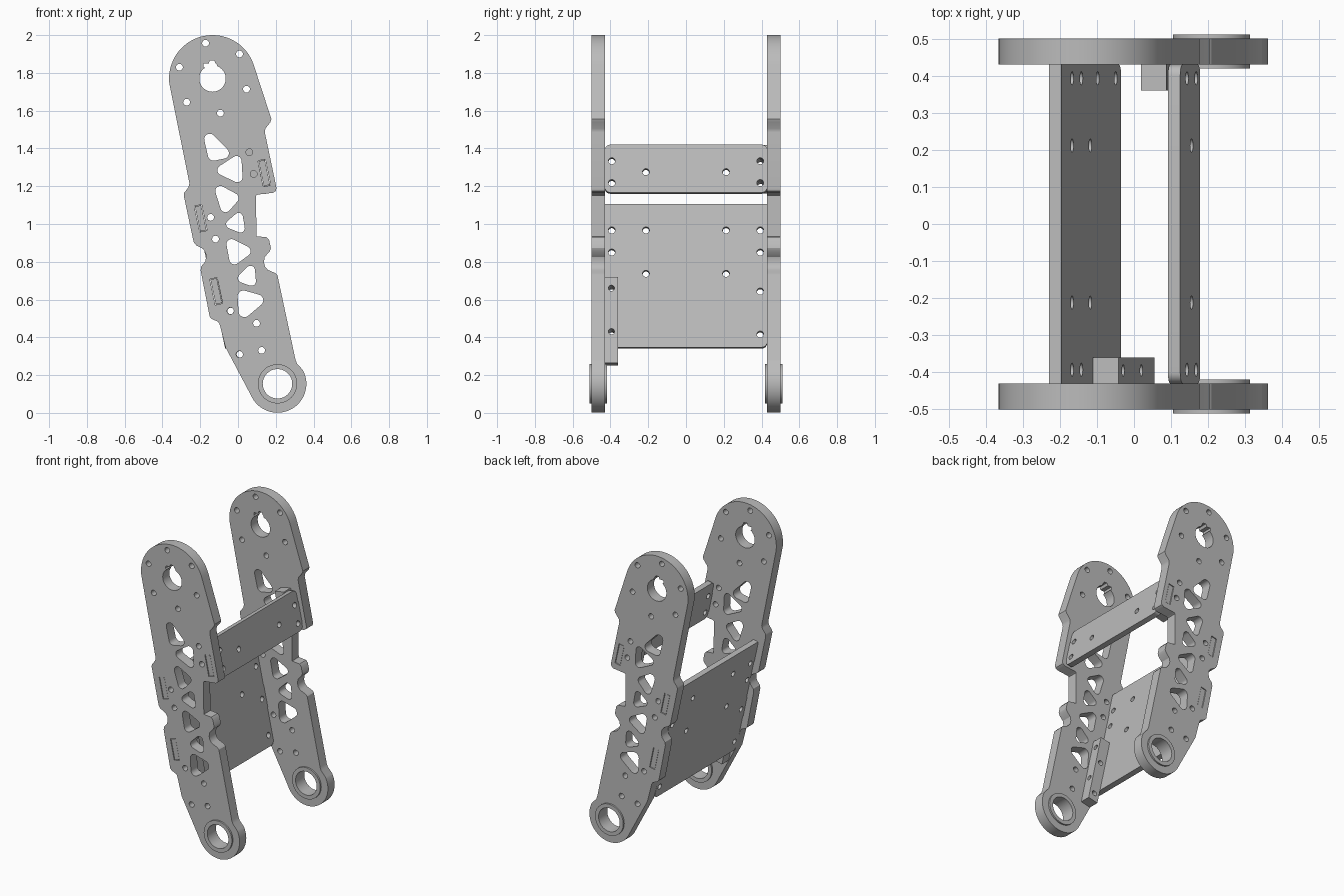
import bpy, bmesh, math
from mathutils import Matrix, Vector

if "Cube" in bpy.data.objects:
    bpy.data.objects.remove(bpy.data.objects["Cube"])

grey = bpy.data.materials.new("machined_grey")
grey.diffuse_color = (0.50, 0.50, 0.50, 1)
grey.use_nodes = True
grey.node_tree.nodes["Principled BSDF"].inputs["Base Color"].default_value = grey.diffuse_color

TILT = math.atan(0.213)
S, C = math.sin(TILT), math.cos(TILT)
INNER, OUTER = 0.43, 0.50
PIVOT = (0.209, 0.154)


def arc(cx, cy, r, a0, a1, n):
    return [(cx + r * math.cos(math.radians(a0 + (a1 - a0) * i / n)),
             cy + r * math.sin(math.radians(a0 + (a1 - a0) * i / n))) for i in range(n + 1)]


def circle(cx, cy, r=0.018, n=20):
    return arc(cx, cy, r, 0, 360, n)[:-1]


def rounded_triangle(centres, r):
    """Loop around three corner circles (centres counter-clockwise)."""
    pts = []
    for i in range(3):
        p, c, n = (Vector(centres[(i + k) % 3]) for k in (-1, 0, 1))
        d0, d1 = c - p, n - c
        a0 = math.degrees(math.atan2(d0.y, d0.x)) - 90
        a1 = math.degrees(math.atan2(d1.y, d1.x)) - 90
        while a1 < a0:
            a1 += 360
        pts += arc(c.x, c.y, r, a0, a1, 8)
    return pts


def finish(ob):
    bm = bmesh.new()
    bm.from_mesh(ob.data)
    bmesh.ops.remove_doubles(bm, verts=bm.verts, dist=1e-5)
    bmesh.ops.recalc_face_normals(bm, faces=bm.faces)
    bm.to_mesh(ob.data)
    bm.free()
    ob.data.materials.clear()
    ob.data.materials.append(grey)
    bpy.ops.object.select_all(action='DESELECT')
    ob.select_set(True)
    bpy.context.view_layer.objects.active = ob
    bpy.ops.object.shade_smooth_by_angle(angle=math.radians(30))
    return ob


def sheet(name, loops, thickness, matrix):
    """Extruded flat part: first loop is the outline, the rest are holes."""
    cu = bpy.data.curves.new(name, 'CURVE')
    cu.dimensions = '2D'
    cu.fill_mode = 'BOTH'
    cu.extrude = thickness / 2
    for loop in loops:
        sp = cu.splines.new('POLY')
        sp.points.add(len(loop) - 1)
        for p, (x, y) in zip(sp.points, loop):
            p.co = (x, y, 0, 1)
        sp.use_cyclic_u = True
    ob = bpy.data.objects.new(name, cu)
    bpy.context.collection.objects.link(ob)
    bpy.ops.object.select_all(action='DESELECT')
    ob.select_set(True)
    bpy.context.view_layer.objects.active = ob
    bpy.ops.object.convert(target='MESH')
    ob = bpy.context.view_layer.objects.active
    ob.data.transform(matrix)
    return finish(ob)


def tilted(x, y, z):
    """Local x -> world y, local y -> up the leaning axis, local z -> its normal."""
    return Matrix(((0, -S, C, x), (1, 0, 0, y), (0, C, S, z), (0, 0, 0, 1)))


def slot(cx, cz, w=0.040, h=0.140):
    return [(cx + a * w / 2 * C - b * h / 2 * S, cz + a * w / 2 * S + b * h / 2 * C)
            for a, b in ((-1, -1), (1, -1), (1, 1), (-1, 1))]


# Side plate outline: rounded head, notched edges, rounded foot
outline = arc(-0.135, 1.77, 0.23, 16, 187, 40)
outline += [(-0.257, 1.215), (-0.262, 1.195), (-0.285, 1.165), (-0.287, 1.15),
            (-0.235, 0.905), (-0.222, 0.888), (-0.185, 0.868), (-0.172, 0.85),
            (-0.168, 0.825), (-0.174, 0.80), (-0.195, 0.775), (-0.198, 0.755),
            (-0.150, 0.51), (-0.140, 0.498), (-0.105, 0.482), (-0.097, 0.468),
            (-0.066, 0.347)]
outline += arc(*PIVOT, 0.153, 204, 388, 40)
outline += [(0.312, 0.262), (0.304, 0.283), (0.209, 0.728), (0.198, 0.74),
            (0.158, 0.757), (0.143, 0.775), (0.137, 0.80), (0.142, 0.826),
            (0.168, 0.855), (0.174, 0.872), (0.165, 0.915), (0.152, 0.93),
            (0.098, 0.935), (0.095, 1.15), (0.105, 1.156), (0.185, 1.165),
            (0.200, 1.175), (0.204, 1.19), (0.142, 1.485), (0.145, 1.505),
            (0.172, 1.54), (0.177, 1.555)]

# Keyed shaft hole and bearing bore
holes = [arc(-0.135, 1.77, 0.07, 125, 430, 36) +
         [(-0.112, 1.845), (-0.12, 1.852), (-0.125, 1.865), (-0.148, 1.867),
          (-0.155, 1.85), (-0.182, 1.85), (-0.184, 1.832)],
         circle(*PIVOT, 0.088, 40)]
# Bolt holes
for x, z in ((-0.172, 1.957), (0.008, 1.90), (-0.31, 1.83), (0.045, 1.714), (-0.272, 1.645),
             (-0.093, 1.587), (0.06, 1.38), (0.083, 1.265), (-0.145, 1.035), (-0.119, 0.92),
             (-0.04, 0.54), (0.098, 0.474), (0.008, 0.31), (0.125, 0.331)):
    holes.append(circle(x, z))
# Lightening triangles
for tri, r in ((((-0.15, 1.449), (-0.13, 1.364), (-0.077, 1.375)), 0.029),
               (((-0.008, 1.333), (-0.082, 1.285), (-0.003, 1.248)), 0.027),
               (((-0.093, 1.174), (-0.066, 1.089), (-0.024, 1.137)), 0.027),
               (((0.003, 1.036), (-0.04, 0.999), (0.013, 0.978)), 0.023),
               (((-0.034, 0.893), (-0.019, 0.813), (0.04, 0.856)), 0.027),
               (((0.066, 0.755), (0.024, 0.713), (0.071, 0.697)), 0.024),
               (((0.029, 0.617), (0.034, 0.538), (0.103, 0.596)), 0.031)):
    holes.append(rounded_triangle(tri, r))
# Slots that take the panel tabs
UPPER, LOWER = (0.135, 1.29), (-0.132, 0.7225)
for (px, pz), z in ((UPPER, 1.27), (LOWER, 1.03), (LOWER, 0.644)):
    holes.append(slot(px - (z - pz) * 0.213, z))

for name, sgn in (("front", -1), ("back", 1)):
    y = sgn * (INNER + OUTER) / 2
    upright = Matrix.Translation((0, y, 0)) @ Matrix.Rotation(math.pi / 2, 4, 'X')
    sheet(name + "_side_plate", [outline] + holes, OUTER - INNER, upright)

    # Flanged bearing bush, turned about the pivot axis
    prof = [(0.078, -0.046), (0.104, -0.046), (0.104, -0.035), (0.087, -0.035),
            (0.087, 0.035), (0.104, 0.035), (0.104, 0.046), (0.078, 0.046)]
    me = bpy.data.meshes.new(name + "_bearing")
    bm = bmesh.new()
    vs = [bm.verts.new((r, h, 0)) for r, h in prof]
    es = [bm.edges.new((vs[i], vs[(i + 1) % 8])) for i in range(8)]
    bmesh.ops.spin(bm, geom=vs + es, cent=(0, 0, 0), axis=(0, 1, 0),
                   angle=math.tau, steps=48, use_duplicate=False)
    bm.transform(Matrix.Translation((PIVOT[0], y + sgn * -0.0, PIVOT[1])))
    bm.to_mesh(me)
    bm.free()
    ob = bpy.data.objects.new(name + "_bearing", me)
    bpy.context.collection.objects.link(ob)
    finish(ob)


def panel(name, centre, length, tab_zs, bolt_holes, round_top):
    """Cross panel with rounded corners and tabs at both ends."""
    w, h, r, t = INNER, length / 2, 0.03, 0.067
    right = arc(w - r, -h + r, r, -90, 0, 6)
    for z in tab_zs:
        v = (z - centre[1]) / C
        right += [(w, v - t), (OUTER - 0.003, v - t), (OUTER - 0.003, v + t), (w, v + t)]
    right += arc(w - r, h - r, r, 0, 90, 6) if round_top else [(w, h)]
    loop = right + [(-u, v) for u, v in reversed(right)]
    hl = [circle(y, (z - centre[1] - 0.003) / C) for y, z in bolt_holes]
    sheet(name, [loop] + hl, 0.034, tilted(centre[0], 0, centre[1]))


panel("upper_cross_panel", UPPER, 0.259, [1.27],
      [(s * y, z) for s in (-1, 1) for y, z in ((0.393, 1.333), (0.393, 1.217), (0.212, 1.275))], True)
panel("lower_cross_panel", LOWER, 0.775, [0.644, 1.03],
      [(s * y, z) for s in (-1, 1) for y, z in ((0.393, 0.967), (0.212, 0.967), (0.393, 0.85),
                                                (0.212, 0.737), (0.393, 0.643), (0.393, 0.415))], False)


def bracket(name, x, y, z, length, face_holes, side_holes):
    """Square bar joining a panel to a side plate, drilled both ways."""
    a, h = 0.035, length / 2
    bar = sheet(name, [[(-a, -h), (a, -h), (a, h), (-a, h)]] +
                [circle(0, v, 0.016) for v in face_holes], 0.07, tilted(x, y, z))
    for v in side_holes:
        bpy.ops.mesh.primitive_cylinder_add(vertices=20, radius=0.017, depth=0.2,
                                            location=(x - v * S, y, z + v * C),
                                            rotation=(math.pi / 2, 0, 0))
        drill = bpy.context.object
        drill.name = "drill_cutter"
        mod = bar.modifiers.new("drill", 'BOOLEAN')
        mod.operation, mod.object, mod.solver = 'DIFFERENCE', drill, 'EXACT'
        bpy.context.view_layer.objects.active = bar
        bpy.ops.object.modifier_apply(modifier=mod.name)
        bpy.data.objects.remove(drill)
    finish(bar)


bracket("lower_bracket", -0.0275, -0.395, 0.485, 0.465, (0.172, -0.063), (0.056, -0.179))
bracket("upper_bracket", 0.079, 0.395, 1.29, 0.25, (0.03, -0.088), ())
